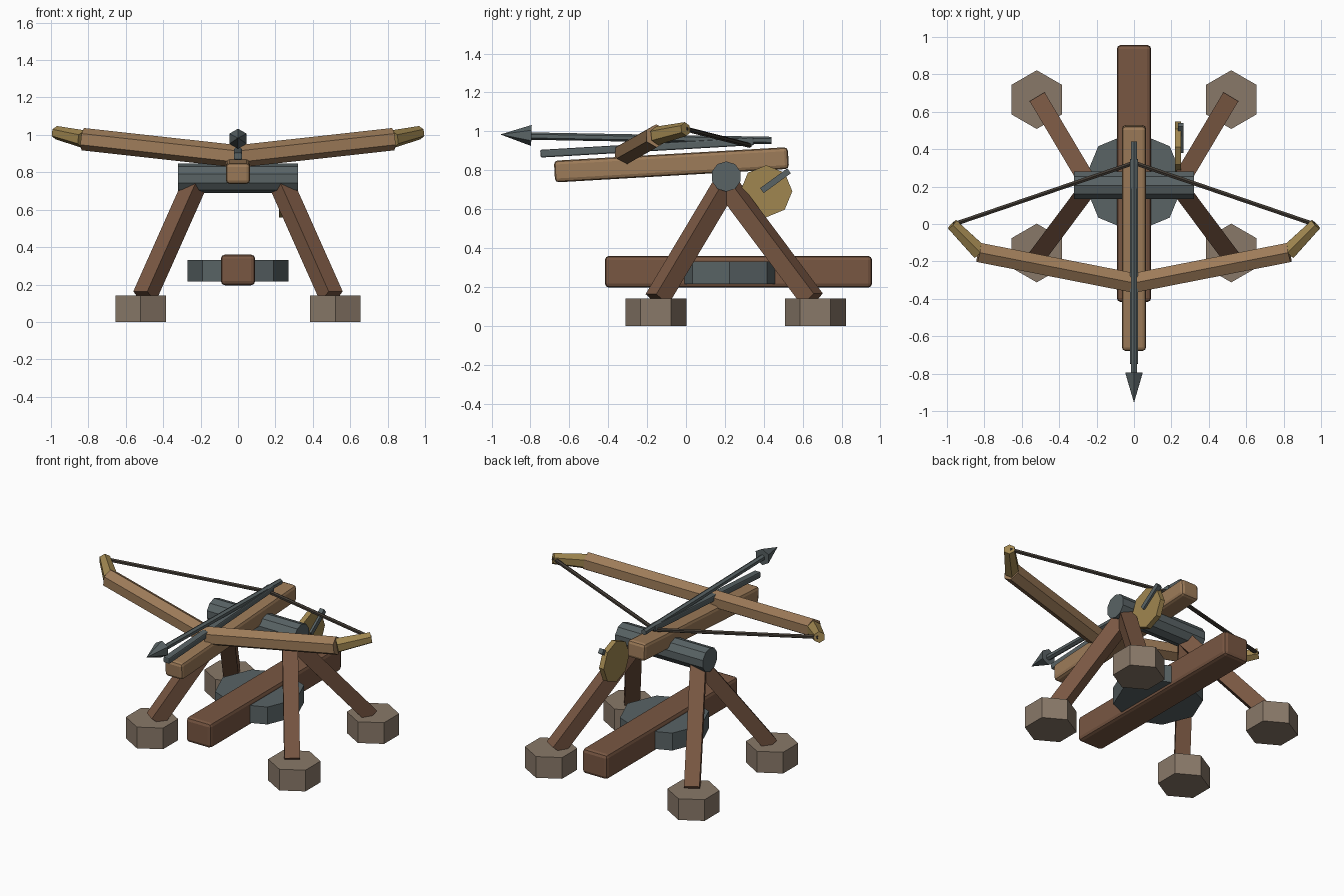
import bpy, bmesh
from math import pi, cos, sin
from mathutils import Vector

if "Cube" in bpy.data.objects:
    bpy.data.objects.remove(bpy.data.objects["Cube"])


def material(name, rgb):
    m = bpy.data.materials.new(name)
    m.diffuse_color = (*rgb, 1)
    m.use_nodes = True
    m.node_tree.nodes["Principled BSDF"].inputs["Base Color"].default_value = m.diffuse_color
    return m


DARK_WOOD = material("dark_wood", (0.19, 0.095, 0.055))
LIGHT_WOOD = material("light_wood", (0.34, 0.20, 0.10))
STONE = material("stone", (0.25, 0.19, 0.14))
IRON = material("iron", (0.10, 0.125, 0.13))
BRASS = material("brass", (0.35, 0.24, 0.08))
CORD = material("cord", (0.055, 0.045, 0.035))


def finish(name, bm, mat):
    bmesh.ops.recalc_face_normals(bm, faces=bm.faces[:])
    me = bpy.data.meshes.new(name)
    bm.to_mesh(me)
    bm.free()
    me.materials.append(mat)
    ob = bpy.data.objects.new(name, me)
    bpy.context.collection.objects.link(ob)
    return ob


def rod(name, a, b, r1, mat, sides=6, r2=None, phase=0.0):
    """Prism or cone from a to b; at phase 0 the first corner points up."""
    a, b = Vector(a), Vector(b)
    d = (b - a).normalized()
    ref = Vector((0, 1, 0)) if abs(d.z) > 0.99 else Vector((0, 0, 1))
    s = d.cross(ref).normalized()
    t = s.cross(d)
    bm = bmesh.new()

    def ring(c, r):
        angles = [phase + 2 * pi * i / sides for i in range(sides)]
        return [bm.verts.new(c + r * (cos(k) * t + sin(k) * s)) for k in angles]

    lo, hi = ring(a, r1), ring(b, r1 if r2 is None else r2)
    bm.faces.new(lo)
    bm.faces.new(hi)
    for i in range(sides):
        j = (i + 1) % sides
        bm.faces.new((lo[i], lo[j], hi[j], hi[i]))
    bmesh.ops.remove_doubles(bm, verts=bm.verts[:], dist=1e-5)
    return finish(name, bm, mat)


def box(name, centre, size, mat, tilt=0.0, bevel=0.02):
    bm = bmesh.new()
    bmesh.ops.create_cube(bm, size=1)
    bmesh.ops.scale(bm, vec=size, verts=bm.verts[:])
    ob = finish(name, bm, mat)
    ob.location = centre
    ob.rotation_euler.x = tilt
    mod = ob.modifiers.new("rounded_edges", "BEVEL")
    mod.width = bevel
    mod.segments = 2
    return ob


# Base beam and round base plate
box("base_beam", (0, 0.27, 0.278), (0.184, 1.375, 0.164), DARK_WOOD, bevel=0.022)
rod("base_plate", (0, 0.225, 0.215), (0, 0.225, 0.33), 0.27, IRON, 8)

# Feet and splayed legs
for side, sx in (("left", -1), ("right", 1)):
    for end, fy, ly in (("front", -0.155, -0.15), ("back", 0.665, 0.65)):
        rod(f"{end}_{side}_foot", (sx * 0.52, fy, 0), (sx * 0.52, fy, 0.14), 0.157, STONE)
        rod(f"{end}_{side}_leg", (sx * 0.50, ly, 0.135), (sx * 0.235, 0.205, 0.73),
            0.066, DARK_WOOD, 4, phase=pi / 4)

# Cross axle
rod("axle", (-0.32, 0.207, 0.768), (0.32, 0.207, 0.768), 0.078, IRON, 10)

# Tilted stock with the bolt rail above it
box("stock", (0, -0.075, 0.828), (0.13, 1.205, 0.112), LIGHT_WOOD, tilt=0.058)
box("bolt_rail", (0, -0.2, 0.917), (0.045, 1.1, 0.04), IRON, tilt=0.058, bevel=0.008)

# Bolt
rod("bolt_shaft", (0, -0.82, 0.976), (0, 0.44, 0.953), 0.019, IRON)
rod("bolt_head", (0, -0.795, 0.979), (0, -0.955, 0.984), 0.054, IRON, r2=0)

# Bow arms, tips and string
for side, sx in (("left", -1), ("right", 1)):
    rod(f"{side}_bow_arm", (0, -0.315, 0.885), (sx * 0.83, -0.152, 0.977), 0.06, LIGHT_WOOD)
    rod(f"{side}_bow_tip", (sx * 0.825, -0.15, 0.977), (sx * 0.972, -0.002, 1.012),
        0.048, BRASS, r2=0.036)
    rod(f"{side}_bowstring", (sx * 0.965, -0.002, 1.012), (0, 0.327, 0.928), 0.013, CORD)

# Winding wheel and crank handle
rod("winding_wheel", (0.218, 0.413, 0.692), (0.252, 0.413, 0.692), 0.134, BRASS, 8)
rod("crank_handle", (0.25, 0.39, 0.695), (0.25, 0.53, 0.797), 0.022, IRON, 4, phase=pi / 4)
